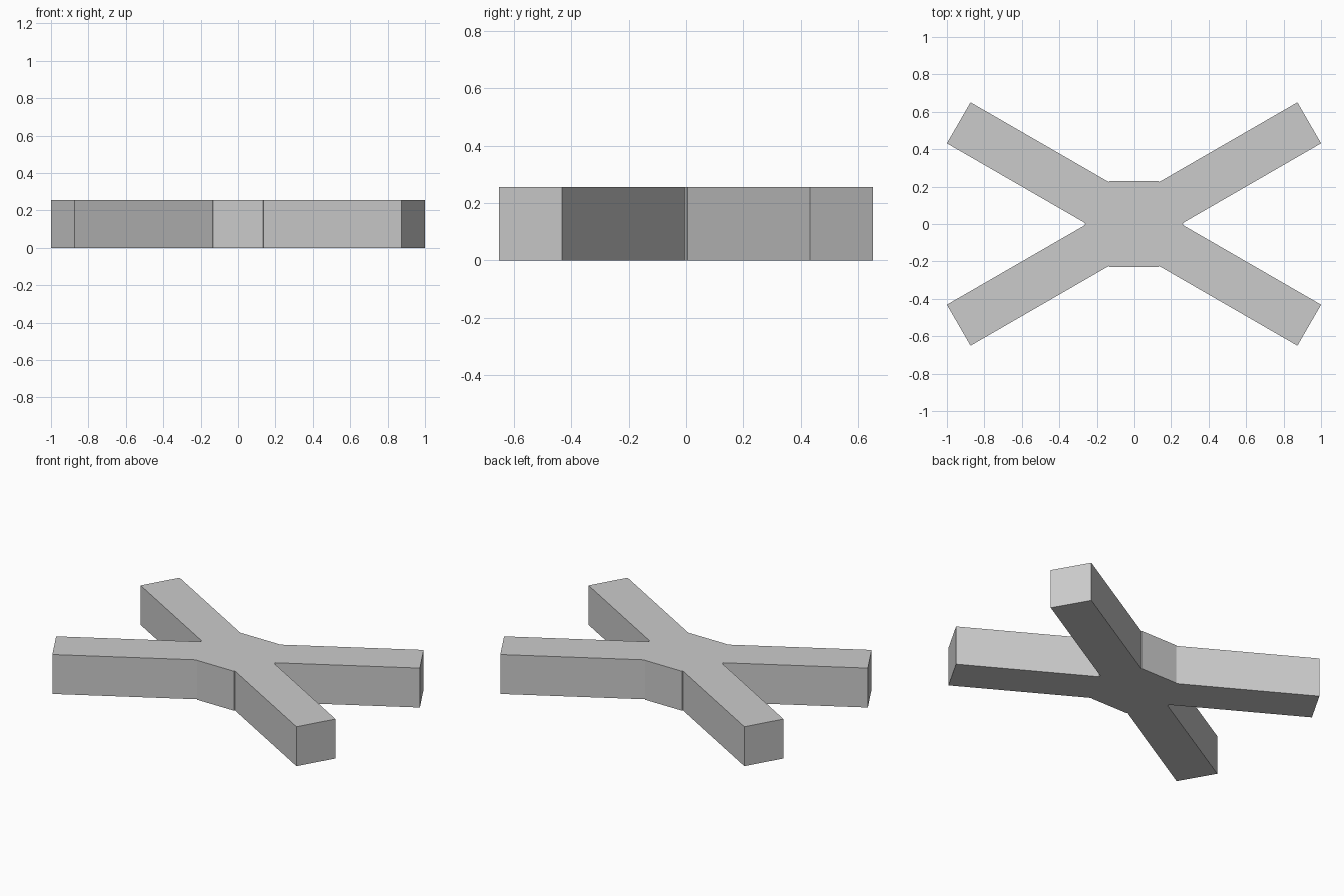
import bpy, bmesh
from math import radians, cos, sin
from mathutils import Matrix

if "Cube" in bpy.data.objects:
    bpy.data.objects.remove(bpy.data.objects["Cube"])

HEIGHT = 0.255
HUB_APOTHEM = 0.23
ARM_WIDTH = 0.253
ARM_END = 1.082


def finish(name, bm):
    mesh = bpy.data.meshes.new(name)
    bmesh.ops.recalc_face_normals(bm, faces=bm.faces)
    bm.to_mesh(mesh)
    bm.free()
    obj = bpy.data.objects.new(name, mesh)
    bpy.context.collection.objects.link(obj)
    return obj


def prism(name, outline):
    bm = bmesh.new()
    base = bm.faces.new([bm.verts.new((x, y, 0)) for x, y in outline])
    top = bmesh.ops.extrude_face_region(bm, geom=[base], use_keep_orig=True)
    moved = [g for g in top["geom"] if isinstance(g, bmesh.types.BMVert)]
    bmesh.ops.translate(bm, verts=moved, vec=(0, 0, HEIGHT))
    return finish(name, bm)


# Hexagonal hub with corners on the x axis
radius = HUB_APOTHEM / cos(radians(30))
prism("hub", [(radius * cos(radians(60 * i)), radius * sin(radians(60 * i)))
              for i in range(6)])

# Four square-section arms leaving the slanted hub sides
w = ARM_WIDTH / 2
for name, angle in (("back_right_arm", 30), ("back_left_arm", 150),
                    ("front_left_arm", 210), ("front_right_arm", 330)):
    arm = prism(name, [(HUB_APOTHEM, -w), (ARM_END, -w),
                       (ARM_END, w), (HUB_APOTHEM, w)])
    arm.data.transform(Matrix.Rotation(radians(angle), 4, 'Z'))
